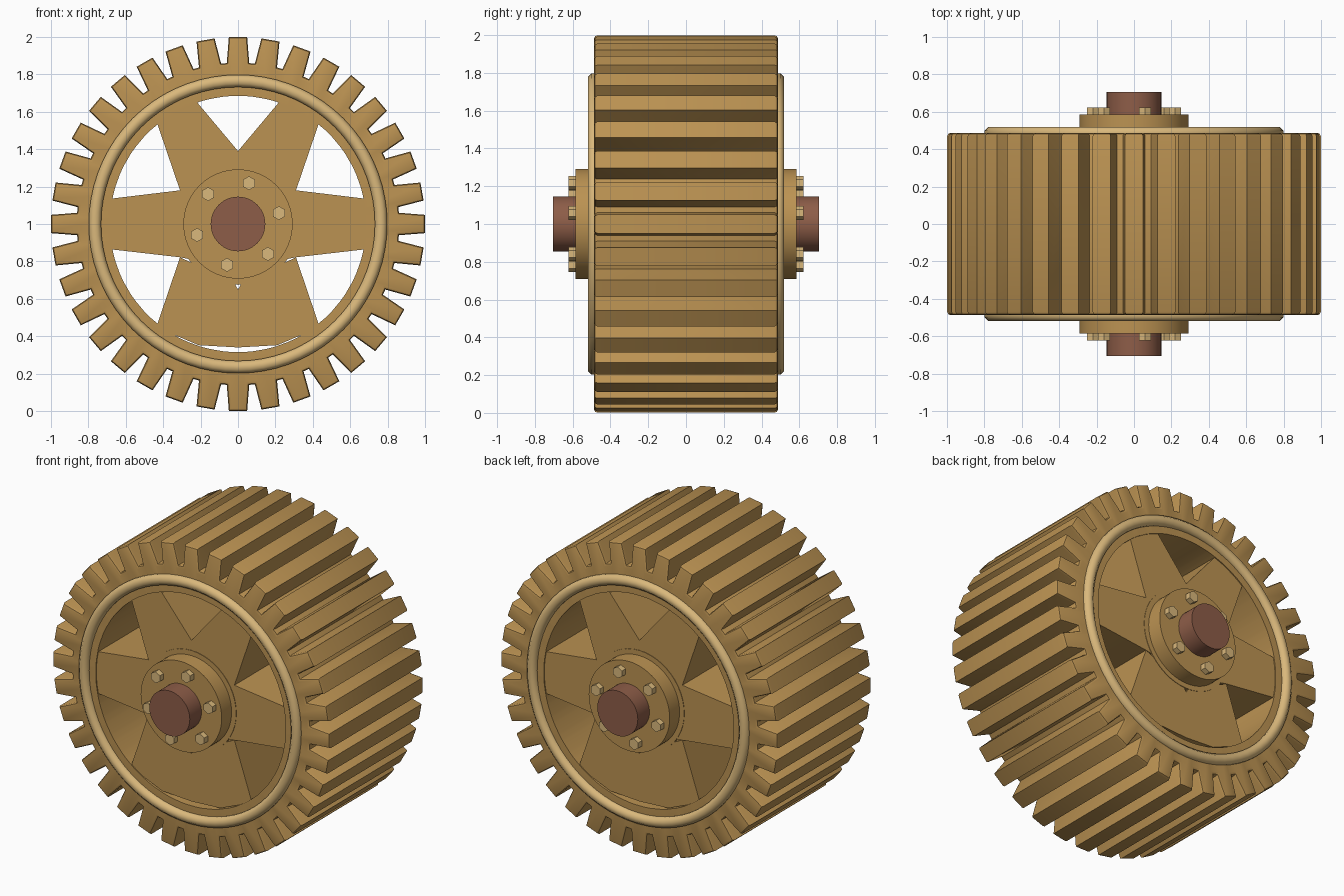
import bpy, bmesh
from math import sin, cos, tau, pi, radians

if "Cube" in bpy.data.objects:
    bpy.data.objects.remove(bpy.data.objects["Cube"])

def material(name, rgb):
    m = bpy.data.materials.new(name)
    m.diffuse_color = (*rgb, 1)
    m.use_nodes = True
    m.node_tree.nodes["Principled BSDF"].inputs["Base Color"].default_value = m.diffuse_color
    return m

GOLD = material("gold", (0.50, 0.29, 0.085))
PALE = material("pale_gold", (0.70, 0.48, 0.20))
BROWN = material("brown", (0.27, 0.11, 0.065))
CZ = 1.0  # height of the axle

def finish(bm, name, mat, angle=35):
    bmesh.ops.recalc_face_normals(bm, faces=bm.faces)
    me = bpy.data.meshes.new(name)
    bm.to_mesh(me)
    bm.free()
    me.materials.append(mat)
    ob = bpy.data.objects.new(name, me)
    bpy.context.collection.objects.link(ob)
    bpy.ops.object.select_all(action='DESELECT')
    ob.select_set(True)
    bpy.context.view_layer.objects.active = ob
    bpy.ops.object.shade_smooth_by_angle(angle=radians(angle))
    return ob

def prism(name, pts, y0, y1, mat):
    """Extrude an (x, z) outline along y."""
    bm = bmesh.new()
    a = [bm.verts.new((x, y0, z)) for x, z in pts]
    b = [bm.verts.new((x, y1, z)) for x, z in pts]
    bm.faces.new(a)
    bm.faces.new(b)
    n = len(pts)
    for i in range(n):
        j = (i + 1) % n
        bm.faces.new((a[i], a[j], b[j], b[i]))
    return finish(bm, name, mat)

def circle(r, n, cx=0, cz=CZ, start=0):
    return [(cx + r * cos(start + tau * i / n), cz + r * sin(start + tau * i / n)) for i in range(n)]

def lathe(name, profile, n, mat):
    """Spin a closed (radius, y) profile round the axle."""
    bm = bmesh.new()
    rings = [[bm.verts.new((r * cos(tau * i / n), y, CZ + r * sin(tau * i / n)))
              for r, y in profile] for i in range(n)]
    k = len(profile)
    for i in range(n):
        p, q = rings[i], rings[(i + 1) % n]
        for j in range(k):
            bm.faces.new((p[j], p[(j + 1) % k], q[(j + 1) % k], q[j]))
    return finish(bm, name, mat, 60)

# Toothed rim: 36 tapered teeth round a hollow drum, with rounded end edges
TEETH, HALF, INNER = 36, 0.487, 0.685
tooth = [(-0.060, 0.86), (-0.049, 0.999), (0.049, 0.999), (0.060, 0.86)]
bm = bmesh.new()
outer, inner = [], []
for i in range(TEETH):
    a = -tau * i / TEETH
    for t, r in tooth:
        x, z = t * cos(a) - r * sin(a), t * sin(a) + r * cos(a)
        d = (x * x + z * z) ** 0.5
        outer.append([bm.verts.new((x, y, CZ + z)) for y in (-HALF, HALF)])
        inner.append([bm.verts.new((x / d * INNER, y, CZ + z / d * INNER)) for y in (-HALF, HALF)])
n = len(outer)
rim_edges = []
for i in range(n):
    j = (i + 1) % n
    bm.faces.new((outer[i][0], outer[j][0], outer[j][1], outer[i][1]))
    bm.faces.new((inner[i][0], inner[j][0], inner[j][1], inner[i][1]))
    for s in (0, 1):
        bm.faces.new((outer[i][s], outer[j][s], inner[j][s], inner[i][s]))
        rim_edges.append(bm.edges.get((outer[i][s], outer[j][s])))
bmesh.ops.recalc_face_normals(bm, faces=bm.faces)
bmesh.ops.bevel(bm, geom=rim_edges, offset=0.018, segments=2, profile=0.5, affect='EDGES')
finish(bm, "toothed_rim", GOLD, 40)

# Spoked web: side spokes, upper spokes and the wide lower web
W = 0.48
side = [(0.2, 0.80), (0.31, 0.822), (0.70, 0.867), (0.70, 1.133), (0.31, 1.18), (0.2, 1.2)]
upper = [(0, 1.2), (0.2, 1.19), (0.31, 1.18), (0.437, 1.552), (0.235, 1.67), (0, 1.39)]
for s, label in ((1, "right"), (-1, "left")):
    prism("side_spoke_" + label, [(s * x, z) for x, z in side], -W, W, GOLD)
    prism("upper_spoke_" + label, [(s * x, z) for x, z in upper], -W, W, GOLD)
half = [(0.02, 0.685), (0.31, 0.822), (0.437, 0.448), (0.21, 0.352)]
prism("lower_web", [(0, 0.65)] + half + [(0, 0.34)] + [(-x, z) for x, z in reversed(half)], -W, W, GOLD)
prism("hub_core", circle(0.325, 48), -W - 0.003, W + 0.003, GOLD)

# Hub flange and axle run right through
prism("hub_flange", circle(0.292, 64), -0.585, 0.585, GOLD)
prism("axle", circle(0.146, 48), -0.705, 0.705, BROWN)

# Beads and hex bolts on both faces
for s, label in ((-1, "front"), (1, "back")):
    rad = 0.033 / cos(pi / 8)
    bead = [(0.765 + rad * cos(pi / 8 + k * pi / 4), s * 0.486 + rad * sin(pi / 8 + k * pi / 4)) for k in range(8)]
    lathe("rim_bead_" + label, bead, 72, PALE)
    for k in range(6):
        a = radians(15 + 60 * k)
        prism(f"bolt_{label}_{k + 1}", circle(0.037, 6, 0.226 * cos(a), CZ + 0.226 * sin(a), pi / 6),
              s * 0.57, s * 0.622, PALE)
